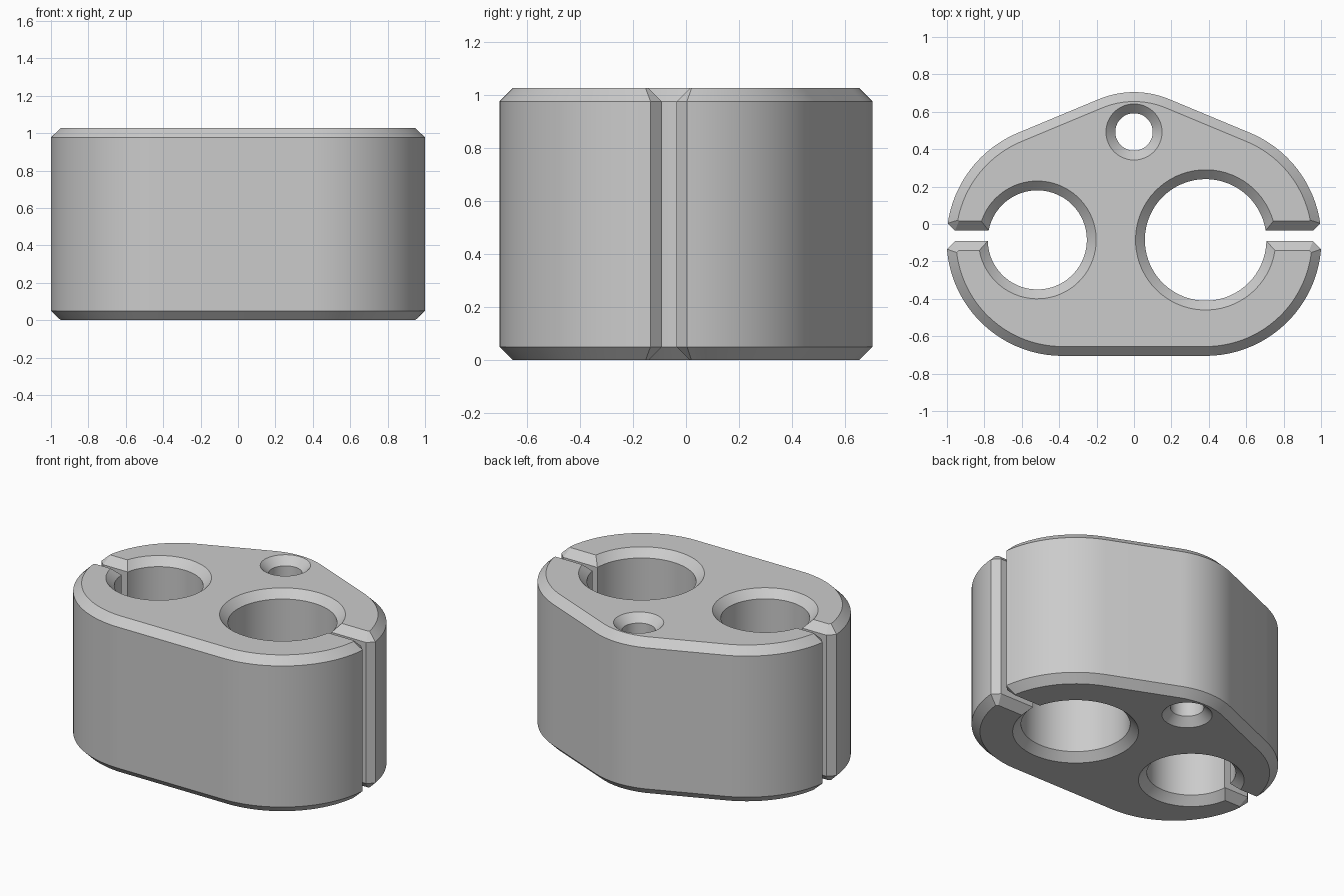
import bpy
import bmesh
from math import sin, cos, asin, atan2, hypot, sqrt, pi

cube = bpy.data.objects.get("Cube")
if cube:
    bpy.data.objects.remove(cube)

HEIGHT, CHAMFER = 1.027, 0.05
SIDE_X, SIDE_Y, SIDE_R = 0.382, -0.085, 0.62      # two rounded side lobes
TOP_Y, TOP_R = 0.215, 0.49                        # rounded rear lobe
LEFT_HOLE, RIGHT_HOLE = (-0.517, 0.265), (0.383, 0.325)   # centre x, radius
SMALL_Y, SMALL_R = 0.492, 0.1
SLOT_Y, SLOT_HALF, SLOT_MOUTH = -0.063, 0.028, 0.957

# Direction of the straight flank that touches the side and rear lobes
rise = TOP_Y - SIDE_Y
flank = pi / 2 - (atan2(rise, SIDE_X) - asin((SIDE_R - TOP_R) / hypot(SIDE_X, rise)))


def arc(cx, cy, r, start, end, steps):
    return [(cx + r * cos(start + (end - start) * i / steps),
             cy + r * sin(start + (end - start) * i / steps)) for i in range(steps + 1)]


def mirrored(points):
    return [(-x, y) for x, y in reversed(points)]


def mouth_angle(side, d):
    """Angle on the side lobe where the flared slot mouth begins."""
    r, y = SIDE_R - d, SLOT_Y
    for _ in range(12):
        x = SIDE_X + sqrt(r * r - (y - SIDE_Y) ** 2)
        y = SLOT_Y + side * (SLOT_HALF + d * sqrt(2) + x - SLOT_MOUTH)
    return asin((y - SIDE_Y) / r)


def hole_angle(side, r, d):
    return asin((SLOT_Y + side * (SLOT_HALF + d) - SIDE_Y) / r)


def outline(d):
    """Body outline moved into the material by d, running through both slots."""
    r = SIDE_R - d
    upper = arc(SIDE_X, SIDE_Y, r, mouth_angle(1, d), flank, 24)
    lower = arc(SIDE_X, SIDE_Y, r, -pi / 2, mouth_angle(-1, d), 32)
    rear = arc(0, TOP_Y, TOP_R - d, flank, pi - flank, 16)
    corner_x = SLOT_MOUTH - d * (sqrt(2) - 1)
    high, low = SLOT_Y + SLOT_HALF + d, SLOT_Y - SLOT_HALF - d
    lx, lr = LEFT_HOLE[0], LEFT_HOLE[1] + d
    rx, rr = RIGHT_HOLE[0], RIGHT_HOLE[1] + d
    left_hole = arc(lx, SIDE_Y, lr, pi - hole_angle(1, lr, d),
                    -pi - hole_angle(-1, lr, d), 64)
    right_hole = arc(rx, SIDE_Y, rr, hole_angle(-1, rr, d),
                     hole_angle(1, rr, d) - 2 * pi, 64)
    return (upper + rear + mirrored(upper) + [(-corner_x, high)] + left_hole
            + [(-corner_x, low)] + mirrored(lower) + lower
            + [(corner_x, low)] + right_hole + [(corner_x, high)])


def small_hole(d):
    return arc(0, SMALL_Y, SMALL_R + d, 0, -2 * pi, 48)[:-1]


# Chamfered walls for the outline and the small hole, then the two flat caps
bm = bmesh.new()
levels = [(0, CHAMFER), (CHAMFER, 0), (HEIGHT - CHAMFER, 0), (HEIGHT, CHAMFER)]
cap_edges = {0: [], HEIGHT: []}
for profile in (outline, small_hole):
    rings = [[bm.verts.new((x, y, z)) for x, y in profile(d)] for z, d in levels]
    count = len(rings[0])
    for a, b in zip(rings, rings[1:]):
        for i in range(count):
            j = (i + 1) % count
            bm.faces.new((a[i], a[j], b[j], b[i]))
    for z, ring in ((0, rings[0]), (HEIGHT, rings[-1])):
        cap_edges[z] += [bm.edges.get((ring[i - 1], ring[i])) for i in range(count)]
for z, edges in cap_edges.items():
    bmesh.ops.triangle_fill(bm, edges=edges, use_beauty=True, normal=(0, 0, 1 if z else -1))
bmesh.ops.recalc_face_normals(bm, faces=bm.faces)

mesh = bpy.data.meshes.new("clip_block")
bm.to_mesh(mesh)
bm.free()
block = bpy.data.objects.new("clip_block", mesh)
bpy.context.collection.objects.link(block)

# Plain grey plastic
grey = bpy.data.materials.new("plain_grey")
grey.use_nodes = True
colour = (0.6, 0.6, 0.6, 1)
grey.diffuse_color = colour
grey.node_tree.nodes["Principled BSDF"].inputs["Base Color"].default_value = colour
mesh.materials.append(grey)

bpy.ops.object.select_all(action='DESELECT')
block.select_set(True)
bpy.context.view_layer.objects.active = block
bpy.ops.object.shade_smooth_by_angle(angle=pi / 6)
